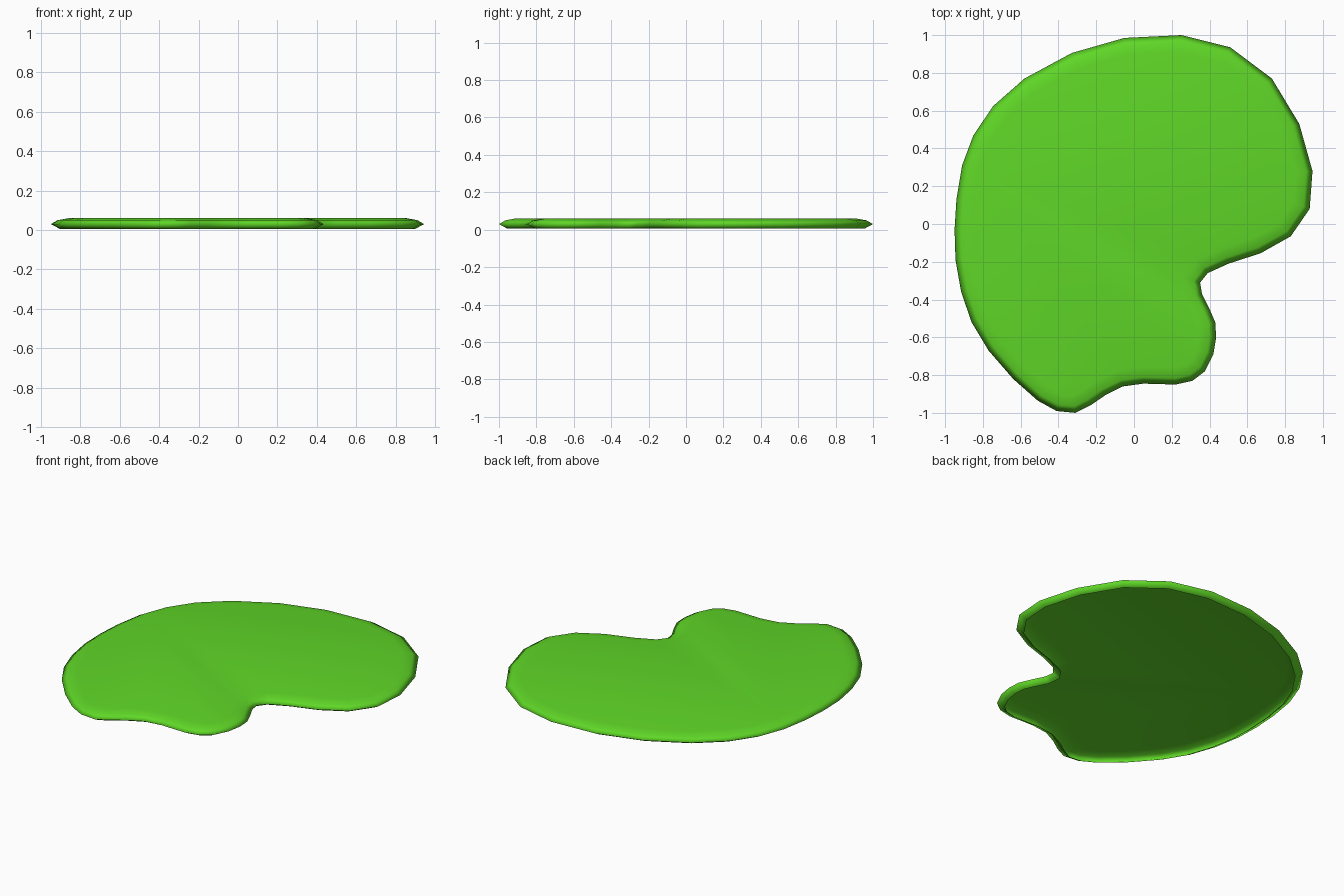
import bpy, bmesh, math
from mathutils import Vector

if "Cube" in bpy.data.objects:
    bpy.data.objects.remove(bpy.data.objects["Cube"])

# Rim outline of the leaf pad, clockwise from the top
RIM = [(.25, 1), (.51, .935), (.73, .77), (.875, .53), (.945, .28), (.93, .08), (.83, -.065),
       (.67, -.155), (.5, -.21), (.39, -.26), (.35, -.31), (.36, -.37), (.4, -.45), (.43, -.52),
       (.435, -.6), (.42, -.69), (.375, -.78), (.31, -.83), (.22, -.85), (.05, -.845),
       (-.06, -.86), (-.15, -.905), (-.23, -.96), (-.31, -1), (-.41, -.99), (-.51, -.935),
       (-.64, -.82), (-.77, -.67), (-.86, -.52), (-.915, -.36), (-.945, -.19), (-.95, -.03),
       (-.94, .13), (-.91, .31), (-.85, .47), (-.745, .625), (-.58, .77), (-.33, .905), (-.05, .985)]

# Edge profile from underside to top: (inset from rim, height)
PROFILE = [(.045, .006), (0, .03), (.035, .05), (.09, .06)]


def inset(points, d):
    pts = [Vector(p) for p in points]
    out = []
    for i, p in enumerate(pts):
        t = (p - pts[i - 1]).normalized() + (pts[(i + 1) % len(pts)] - p).normalized()
        t.normalize()
        out.append(p + Vector((t.y, -t.x)) * d)
    return out


# Leaf pad: inset rings bridged together, capped on top, hollow underneath
bm = bmesh.new()
rings = [[bm.verts.new((p.x, p.y, z)) for p in inset(RIM, d)] for d, z in PROFILE]
n = len(RIM)
for lo, hi in zip(rings, rings[1:]):
    for i in range(n):
        j = (i + 1) % n
        bm.faces.new((lo[j], lo[i], hi[i], hi[j]))
bm.faces.new(rings[-1][::-1])
if bm.faces[:][-1].normal.z < 0:
    bmesh.ops.reverse_faces(bm, faces=bm.faces)
bmesh.ops.recalc_face_normals(bm, faces=bm.faces)
mesh = bpy.data.meshes.new("lily_pad")
bm.to_mesh(mesh)
bm.free()
pad = bpy.data.objects.new("lily_pad", mesh)
bpy.context.collection.objects.link(pad)

# Leaf green
green = bpy.data.materials.new("leaf_green")
green.diffuse_color = (.115, .68, .02, 1)
green.use_nodes = True
green.node_tree.nodes["Principled BSDF"].inputs["Base Color"].default_value = green.diffuse_color
mesh.materials.append(green)

# Smooth shading all round
bpy.context.view_layer.objects.active = pad
pad.select_set(True)
bpy.ops.object.shade_smooth_by_angle(angle=math.pi)
